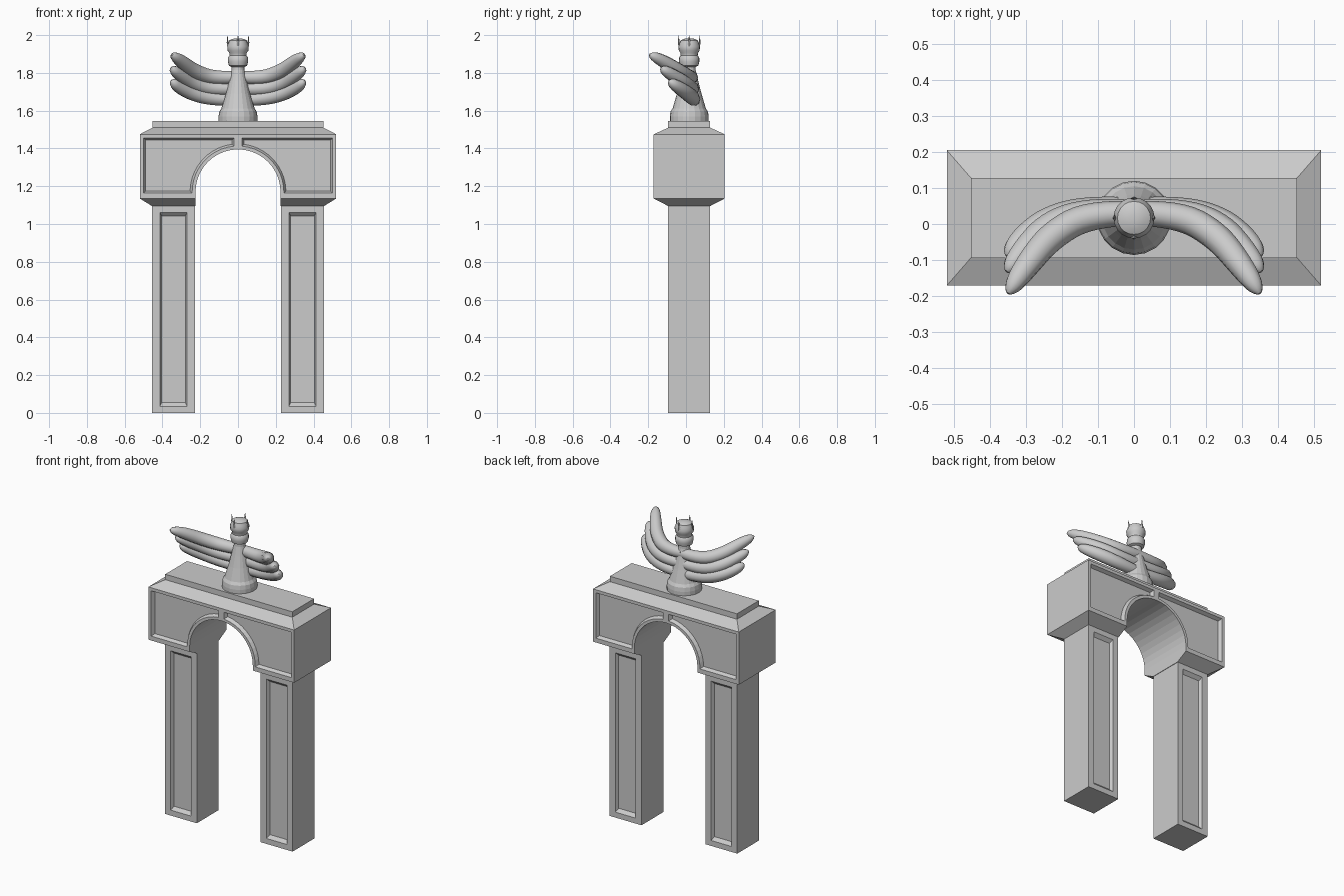
import bpy, bmesh, math
from mathutils import Vector

if "Cube" in bpy.data.objects:
    bpy.data.objects.remove(bpy.data.objects["Cube"])

YC = 0.017          # depth centre of the arch
FRONT = 0.188       # half depth of the wide block
SHAFT = 0.111       # half depth of pillars and top slab
ARC_Z, ARC_R = 1.17, 0.225


def loft(name, loops):
    """Closed solid skinned through loops with equal point counts."""
    bm = bmesh.new()
    rings = [[bm.verts.new(p) for p in loop] for loop in loops]
    n = len(rings[0])
    for a, b in zip(rings, rings[1:]):
        for i in range(n):
            bm.faces.new((a[i], a[(i + 1) % n], b[(i + 1) % n], b[i]))
    bm.faces.new(rings[0])
    bm.faces.new(rings[-1])
    bmesh.ops.recalc_face_normals(bm, faces=bm.faces)
    me = bpy.data.meshes.new(name)
    bm.to_mesh(me)
    bm.free()
    ob = bpy.data.objects.new(name, me)
    bpy.context.collection.objects.link(ob)
    return ob


def rect(x0, x1, hy, z):
    return [(x0, YC - hy, z), (x1, YC - hy, z), (x1, YC + hy, z), (x0, YC + hy, z)]


def carve(ob, cutter):
    mod = ob.modifiers.new("carve", 'BOOLEAN')
    mod.operation, mod.solver, mod.object = 'DIFFERENCE', 'EXACT', cutter
    cutter.hide_render = True
    bpy.context.view_layer.objects.active = ob
    bpy.ops.object.modifier_apply(modifier=mod.name)
    bpy.data.objects.remove(cutter)


def carve_panel(ob, outer, inner, half_depth, depth):
    """Bevelled recess in front and back; outlines are (x, z) lists."""
    for s in (-1, 1):
        steps = ((outer, 0.02), (outer, 0), (inner, -depth))
        carve(ob, loft("panel_cutter", [
            [(x, YC + s * (half_depth + d), z) for x, z in pts] for pts, d in steps]))


def lathe(name, profile, sides):
    return loft(name, [[(r * math.cos(2 * math.pi * i / sides),
                         YC + r * math.sin(2 * math.pi * i / sides), z)
                        for i in range(sides)] for r, z in profile])


def smooth(ob, angle):
    bpy.ops.object.select_all(action='DESELECT')
    ob.select_set(True)
    bpy.context.view_layer.objects.active = ob
    bpy.ops.object.shade_smooth_by_angle(angle=math.radians(angle))


# Pillars with recessed panels
for side, s in (("left", -1), ("right", 1)):
    x0, x1 = sorted((s * 0.228, s * 0.455))
    pillar = loft(side + "_pillar", [rect(x0, x1, SHAFT, 0), rect(x0, x1, SHAFT, 1.095)])

    def box(dx, dz):
        a, b, c, d = x0 + 0.041 + dx, x1 - 0.041 - dx, 0.035 + dz, 1.062 - dz
        return [(a, c), (b, c), (b, d), (a, d)]
    carve_panel(pillar, box(0, 0), box(0.01, 0.02), SHAFT, 0.02)

# Arch block with flared underside, bevelled top and slab
block = loft("arch_block", [rect(-w, w, d, z) for w, d, z in (
    (0.455, SHAFT, 1.095), (0.52, FRONT, 1.135), (0.52, FRONT, 1.475),
    (0.453, SHAFT, 1.51), (0.453, SHAFT, 1.545))])
opening = [(ARC_R, 1.0)] + [
    (ARC_R * math.cos(math.pi * i / 20), ARC_Z + ARC_R * math.sin(math.pi * i / 20))
    for i in range(21)] + [(-ARC_R, 1.0)]
carve(block, loft("opening_cutter", [[(x, y, z) for x, z in opening] for y in (-0.5, 0.5)]))


# Curved spandrel panels on the block
def spandrel(s, d):
    xa, xb, zb, zt, r = 0.02 + d, 0.5 - d, 1.163 + d, 1.455 - d, 0.243 + d
    a0, a1 = math.asin((zb - ARC_Z) / r), math.acos(xa / r)
    arc = [a0 + (a1 - a0) * i / 10 for i in range(11)]
    pts = [(r * math.cos(a), ARC_Z + r * math.sin(a)) for a in arc]
    return [(s * x, z) for x, z in pts + [(xa, zt), (xb, zt), (xb, zb)]]


for s in (-1, 1):
    carve_panel(block, spandrel(s, 0), spandrel(s, 0.011), FRONT, 0.022)

# Figure: robe and head
robe = lathe("robe", [(0.103, 1.54), (0.103, 1.57), (0.099, 1.595), (0.088, 1.612),
                      (0.065, 1.69), (0.047, 1.76), (0.034, 1.815), (0.032, 1.85)], 20)
head = lathe("head", [(0.032, 1.83), (0.048, 1.838), (0.054, 1.86), (0.053, 1.882),
                      (0.045, 1.892), (0.046, 1.905), (0.055, 1.918), (0.057, 1.94),
                      (0.051, 1.957), (0.046, 1.972), (0.03, 1.98), (0.01, 1.983)], 20)
smooth(head, 40)

# Crown spikes
for i in range(4):
    a = math.pi / 2 * i
    out, tan = Vector((math.cos(a), math.sin(a), 0)), Vector((-math.sin(a), math.cos(a), 0))
    loops = []
    for r, w, z in ((0.051, 0.009, 1.935), (0.055, 0.008, 1.96), (0.056, 0.001, 1.998)):
        c = Vector((0, YC, z)) + out * r
        loops.append([c + out * w * 0.6, c + tan * w, c - out * w * 0.6, c - tan * w])
    loft("crown_spike", loops)


# Wings: three overlapping tapered feathers per side
def feather(name, s, path, radius):
    cu = bpy.data.curves.new(name, 'CURVE')
    cu.dimensions, cu.bevel_depth, cu.bevel_resolution = '3D', radius, 3
    cu.resolution_u, cu.use_fill_caps = 5, True
    sp = cu.splines.new('NURBS')
    sp.points.add(len(path) - 1)
    sp.use_endpoint_u, sp.order_u = True, 3
    for p, (x, y, z, r) in zip(sp.points, path):
        p.co, p.radius = (s * x, y, z, 1), r
    ob = bpy.data.objects.new(name, cu)
    bpy.context.collection.objects.link(ob)
    bpy.ops.object.select_all(action='DESELECT')
    ob.select_set(True)
    bpy.context.view_layer.objects.active = ob
    bpy.ops.object.convert(target='MESH')
    smooth(bpy.context.view_layer.objects.active, 50)


FEATHERS = {
    "upper": ((0.0, 0.03, 1.778), (0.12, 0.03, 1.77), (0.23, -0.03, 1.805),
              (0.305, -0.125, 1.865), (0.343, -0.182, 1.892), (0.349, -0.193, 1.896)),
    "middle": ((0.02, 0.036, 1.716), (0.13, 0.035, 1.712), (0.24, -0.005, 1.745),
               (0.312, -0.08, 1.793), (0.348, -0.125, 1.821), (0.354, -0.132, 1.824)),
    "lower": ((0.035, 0.042, 1.658), (0.13, 0.04, 1.662), (0.24, 0.01, 1.69),
              (0.315, -0.045, 1.727), (0.347, -0.083, 1.752), (0.353, -0.09, 1.755)),
}
for side, s in (("left", -1), ("right", 1)):
    for part, pts in FEATHERS.items():
        path = [(*p, r) for p, r in zip(pts, (0.9, 1.05, 1.1, 0.95, 0.62, 0.15))]
        feather(f"{side}_wing_{part}_feather", s, path, 0.037)
